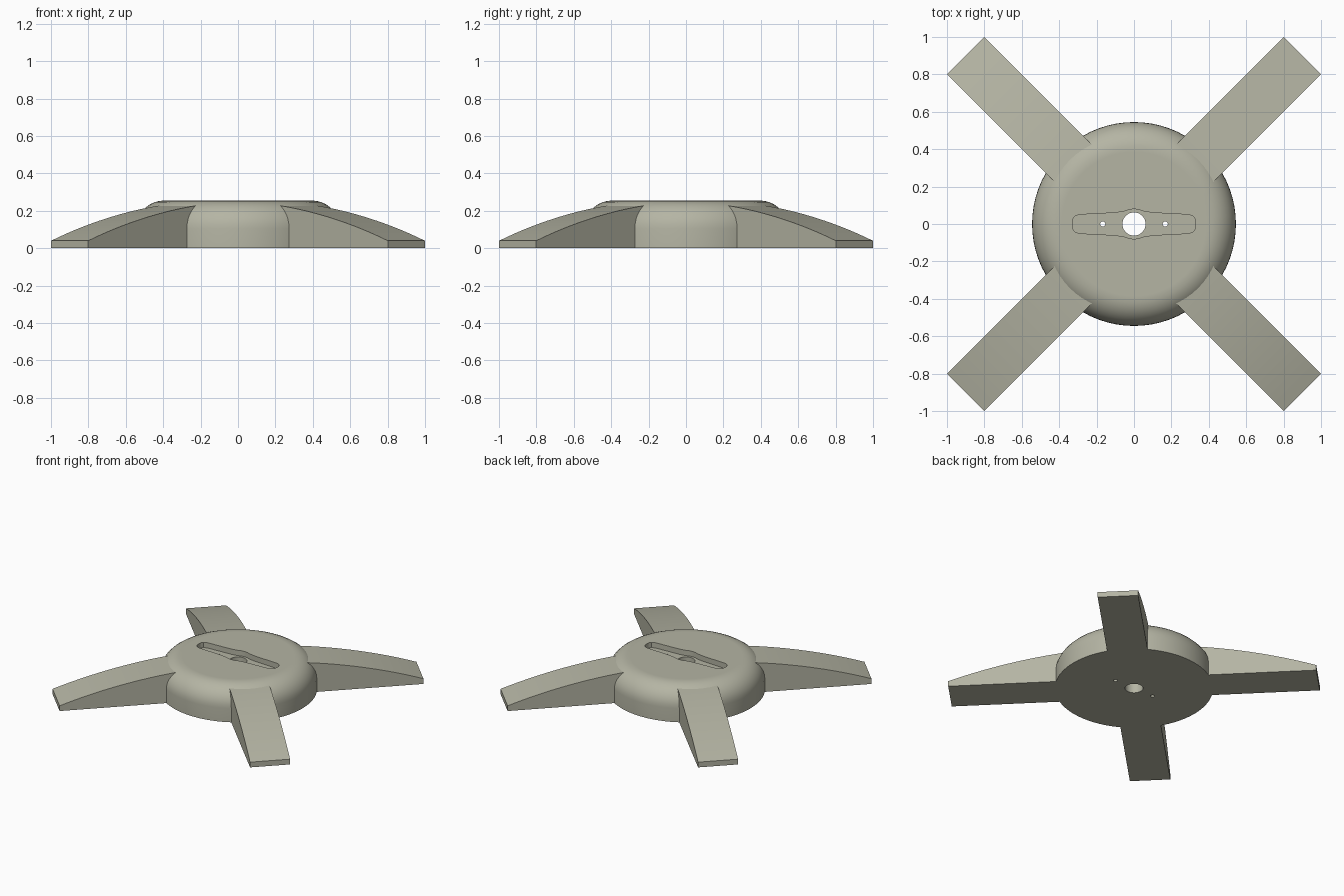
import bpy
import bmesh
import math
from mathutils import Matrix

if "Cube" in bpy.data.objects:
    bpy.data.objects.remove(bpy.data.objects["Cube"], do_unlink=True)

HEIGHT = 0.255
HUB_RADIUS = 0.545
FILLET = 0.15
ARM_END = 1.273
ARM_WIDTH = 0.28
TIP_HEIGHT = 0.04

grey = bpy.data.materials.new("warm_grey")
grey.use_nodes = True
colour = (0.46, 0.46, 0.37, 1)
grey.diffuse_color = colour
grey.node_tree.nodes["Principled BSDF"].inputs["Base Color"].default_value = colour


def make_object(name, bm):
    bmesh.ops.recalc_face_normals(bm, faces=bm.faces)
    mesh = bpy.data.meshes.new(name)
    bm.to_mesh(mesh)
    bm.free()
    mesh.materials.append(grey)
    obj = bpy.data.objects.new(name, mesh)
    bpy.context.collection.objects.link(obj)
    return obj


def prism(name, outline, offset):
    """Extrude a closed outline of 3D points along an offset."""
    bm = bmesh.new()
    face = bm.faces.new([bm.verts.new(p) for p in outline])
    result = bmesh.ops.extrude_face_region(bm, geom=[face], use_keep_orig=True)
    moved = [v for v in result["geom"] if isinstance(v, bmesh.types.BMVert)]
    bmesh.ops.translate(bm, verts=moved, vec=offset)
    return make_object(name, bm)


def disc(x, radius, count):
    turns = [2 * math.pi * i / count for i in range(count)]
    return [(x + radius * math.cos(a), radius * math.sin(a), -0.1) for a in turns]


def lathe(name, profile, count):
    """Turn a profile of (radius, z) into a closed solid."""
    bm = bmesh.new()
    rings = []
    for r, z in profile:
        turns = [2 * math.pi * i / count for i in range(count)]
        rings.append([bm.verts.new((r * math.cos(a), r * math.sin(a), z)) for a in turns])
    for low, high in zip(rings, rings[1:]):
        for i in range(count):
            j = (i + 1) % count
            bm.faces.new((low[i], low[j], high[j], high[i]))
    bm.faces.new(rings[0])
    bm.faces.new(rings[-1])
    return make_object(name, bm)


# Hub: round body with a filleted upper rim
profile = [(HUB_RADIUS, 0)]
for step in range(10):
    a = math.radians(step * 10)
    profile.append((HUB_RADIUS - FILLET + FILLET * math.cos(a),
                    HEIGHT - FILLET + FILLET * math.sin(a)))
profile.append((HUB_RADIUS - FILLET - 0.01, HEIGHT))
hub = lathe("hub", profile, 72)

# Slot outline: tapered bar with rounded ends and a wider middle
quarter = [(0.33, 0.0), (0.33, 0.02), (0.318, 0.04), (0.295, 0.05),
           (0.1, 0.06), (0.05, 0.068), (0.025, 0.077), (0.0, 0.08)]
half = quarter + [(-x, y) for x, y in quarter[-2::-1]]
slot = half + [(x, -y) for x, y in half[-2:0:-1]]
cutters = [prism("slot_cutter", [(x, y, HEIGHT - 0.04) for x, y in slot], (0, 0, 0.2)),
           prism("shaft_cutter", disc(0, 0.062, 40), (0, 0, 0.5))]
for side in (-1, 1):
    cutters.append(prism("screw_cutter", disc(side * 0.167, 0.014, 16), (0, 0, 0.5)))

# Cut the slot and the through holes out of the hub
for cutter in cutters:
    cutter.hide_render = True
    mod = hub.modifiers.new(cutter.name, "BOOLEAN")
    mod.operation = "DIFFERENCE"
    mod.solver = "EXACT"
    mod.object = cutter
bpy.context.view_layer.update()
graph = bpy.context.evaluated_depsgraph_get()
cut_mesh = bpy.data.meshes.new_from_object(hub.evaluated_get(graph))
hub.modifiers.clear()
hub.data = cut_mesh
for cutter in cutters:
    bpy.data.objects.remove(cutter, do_unlink=True)

# Arms: top follows one shallow arc that peaks over the hub centre
drop = HEIGHT - TIP_HEIGHT
arc_radius = (ARM_END ** 2 + drop ** 2) / (2 * drop)
start = 0.44
steps = 16
arc = []
for i in range(steps + 1):
    r = start + (ARM_END - start) * i / steps
    z = HEIGHT - arc_radius + math.sqrt(arc_radius ** 2 - r ** 2)
    arc.append((r, -ARM_WIDTH / 2, z))
arm_outline = [(ARM_END, -ARM_WIDTH / 2, 0), (start, -ARM_WIDTH / 2, 0)] + arc

parts = [hub]
for index, name in enumerate(("back_left", "back_right", "front_right", "front_left")):
    arm = prism(name + "_arm", arm_outline, (0, ARM_WIDTH, 0))
    arm.data.transform(Matrix.Rotation(math.radians(45 + 90 * index), 4, "Z"))
    parts.append(arm)

# Smooth the curved faces, keep the edges sharp
bpy.ops.object.select_all(action="DESELECT")
for part in parts:
    part.select_set(True)
bpy.context.view_layer.objects.active = hub
bpy.ops.object.shade_smooth_by_angle(angle=math.radians(30))
